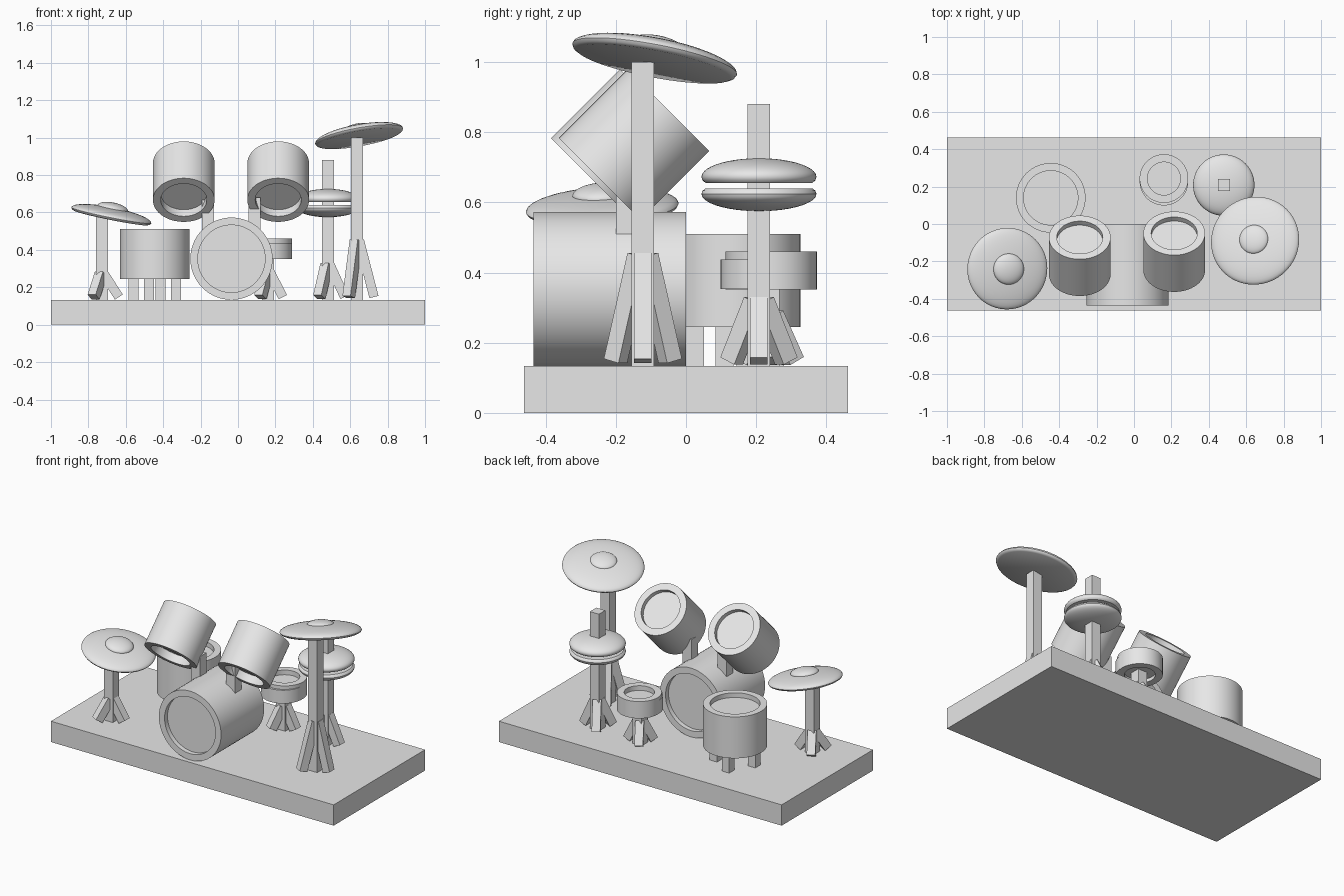
import bpy, bmesh
from math import sin, cos, radians
from mathutils import Vector, Matrix

if "Cube" in bpy.data.objects:
    bpy.data.objects.remove(bpy.data.objects["Cube"], do_unlink=True)

grey = bpy.data.materials.new("light_grey")
grey.use_nodes = True
grey.diffuse_color = (0.8, 0.8, 0.8, 1)
grey.node_tree.nodes["Principled BSDF"].inputs["Base Color"].default_value = (0.8, 0.8, 0.8, 1)

FLOOR = 0.133
POST = 0.064


def finish(name, bm, smooth=False):
    bmesh.ops.recalc_face_normals(bm, faces=bm.faces)
    mesh = bpy.data.meshes.new(name)
    bm.to_mesh(mesh)
    bm.free()
    mesh.materials.append(grey)
    obj = bpy.data.objects.new(name, mesh)
    bpy.context.collection.objects.link(obj)
    if smooth:
        bpy.ops.object.select_all(action='DESELECT')
        obj.select_set(True)
        bpy.context.view_layer.objects.active = obj
        bpy.ops.object.shade_smooth_by_angle(angle=radians(35))
    return obj


def frame(origin, axis):
    """Matrix whose local z points along axis."""
    turn = Vector(axis).to_track_quat('Z', 'Y').to_matrix().to_4x4()
    return Matrix.Translation(origin) @ turn


def lathe(name, profile, origin, axis=(0, 0, 1), steps=64):
    bm = bmesh.new()
    ring = [bm.verts.new((r, 0, z)) for r, z in profile]
    edges = [bm.edges.new(pair) for pair in zip(ring, ring[1:])]
    bmesh.ops.spin(bm, geom=ring + edges, cent=(0, 0, 0), axis=(0, 0, 1),
                   angle=radians(360), steps=steps)
    bmesh.ops.remove_doubles(bm, verts=bm.verts, dist=0.0002)
    bm.transform(frame(origin, axis))
    return finish(name, bm, True)


def box(name, lo, hi):
    bm = bmesh.new()
    bmesh.ops.create_cube(bm, size=1)
    lo, hi = Vector(lo), Vector(hi)
    bm.transform(Matrix.Translation((lo + hi) / 2) @ Matrix.Diagonal((*(hi - lo), 1)))
    return finish(name, bm)


def post(name, x, y, z0, z1, w=POST):
    return box(name, (x - w / 2, y - w / 2, z0), (x + w / 2, y + w / 2, z1))


def drum(name, origin, radius, inner, length, axis=(0, 0, 1), low=0.03, high=0.03):
    """Shell centred on origin with a recessed head at both ends."""
    h = length / 2
    profile = [(0, low - h), (inner, low - h), (inner, -h), (radius, -h),
               (radius, h), (inner, h), (inner, h - high), (0, h - high)]
    return lathe(name, profile, origin, axis)


def dome(radius, height):
    """Flat underside, rounded rim and shallow dome, as a lathe profile."""
    rim = [(0, 0), (radius * 0.93, 0), (radius * 0.98, height * 0.1), (radius, height * 0.24)]
    arc = [(radius * cos(radians(a)), height * (0.24 + 0.76 * sin(radians(a))))
           for a in range(10, 90, 8)]
    return rim + arc + [(0, height)]


def cymbal(name, origin, axis, radius, height, bell, bell_height):
    lathe(name, dome(radius, height), origin, axis)
    lift = Vector(axis).normalized() * (height - 0.014)
    lathe(name + "_bell", dome(bell, bell_height + 0.014), Vector(origin) + lift, axis)


def stand(name, x, y, top, leg_top, spread=0.09):
    """Square post with three splayed legs."""
    post(name + "_post", x, y, FLOOR, top)
    for i in range(3):
        a = radians(120 * i)
        out = Vector((cos(a), sin(a), 0))
        head = Vector((x, y, leg_top)) + out * 0.012
        foot = Vector((x, y, FLOOR + 0.015)) + out * spread
        bm = bmesh.new()
        bmesh.ops.create_cube(bm, size=1)
        z = (head - foot).normalized()
        side = Vector((-sin(a), cos(a), 0))
        turn = Matrix((side.cross(z), side, z)).transposed().to_4x4()
        bm.transform(Matrix.Translation((head + foot) / 2) @ turn
                     @ Matrix.Diagonal((0.05, 0.05, (head - foot).length, 1)))
        finish(f"{name}_leg_{i + 1}", bm)


# Platform
box("platform", (-1, -0.462, 0), (1, 0.462, FLOOR))

# Bass drum with two mounted toms
drum("bass_drum", (-0.035, -0.2175, 0.353), 0.22, 0.18, 0.435, (0, 1, 0))
for side, x, y, px in (("right", -0.29, -0.17, -0.16), ("left", 0.215, -0.148, 0.087)):
    drum(side + "_tom", (x, y, 0.765), 0.165, 0.123, 0.278, (0, 1, 1), 0.05, 0.03)
    post(side + "_tom_mount", px, -0.167, 0.5, 0.68)

# Floor tom on four short legs
drum("floor_tom", (-0.445, 0.14, 0.378), 0.186, 0.145, 0.265)
for i in range(4):
    a = radians(15 + 90 * i)
    post(f"floor_tom_leg_{i + 1}", -0.445 + 0.118 * cos(a), 0.14 + 0.118 * sin(a),
         FLOOR, 0.28, 0.052)

# Snare: shell with a slightly offset lower band
drum("snare_drum", (0.16, 0.243, 0.406), 0.13, 0.088, 0.108)
drum("snare_band", (0.16, 0.229, 0.395), 0.13, 0.11, 0.085, low=0.02, high=0.02)
stand("snare_stand", 0.16, 0.235, 0.37, 0.28, 0.08)

# Paired cymbals on one post
stand("hi_hat_stand", 0.48, 0.208, 0.88, 0.32)
lathe("hi_hat_top", dome(0.164, 0.07), (0.48, 0.208, 0.656))
lathe("hi_hat_bottom", dome(0.164, 0.065), (0.48, 0.208, 0.64), (0, 0, -1))

# Tall tilted cymbal
stand("tall_cymbal_stand", 0.637, -0.123, 1.0, 0.45)
cymbal("tall_cymbal", (0.65, -0.092, 0.995), (-0.18, 0.19, 1), 0.239, 0.06, 0.078, 0.02)

# Low tilted cymbal
stand("low_cymbal_stand", -0.727, -0.24, 0.585, 0.27, 0.09)
cymbal("low_cymbal", (-0.68, -0.238, 0.572), (0.2, -0.06, 1), 0.218, 0.055, 0.083, 0.027)
